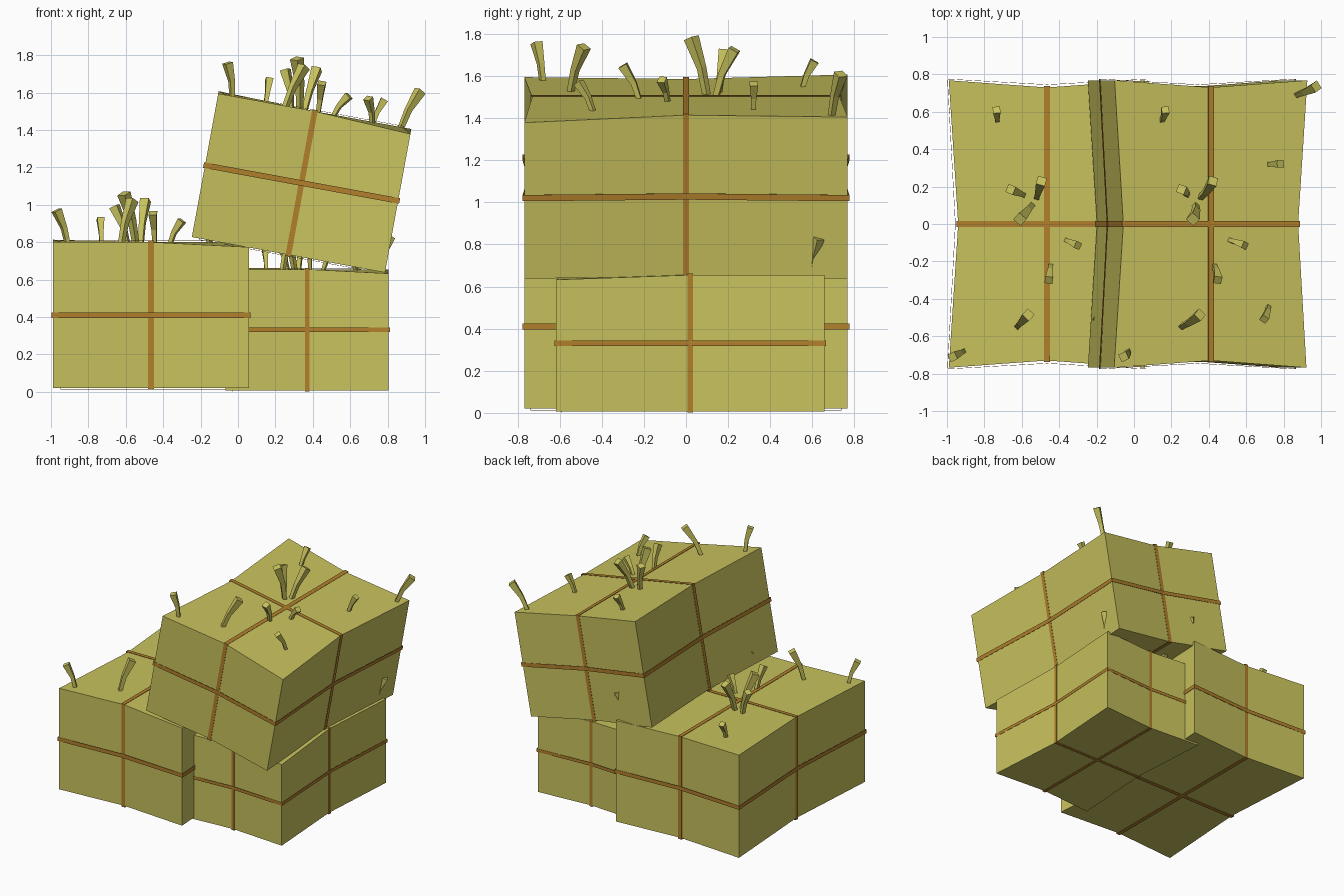
import bpy, bmesh, math
from mathutils import Vector, Matrix

if "Cube" in bpy.data.objects:
    bpy.data.objects.remove(bpy.data.objects["Cube"])

HX, HY, HZ = 0.525, 0.768, 0.39      # half size of a bale
PX, PY = 0.475, 0.73                 # half size where the twine pinches it


def material(name, rgb):
    m = bpy.data.materials.new(name)
    m.diffuse_color = (*rgb, 1)
    m.use_nodes = True
    m.node_tree.nodes["Principled BSDF"].inputs["Base Color"].default_value = m.diffuse_color
    return m


HAY = material("hay yellow", (0.58, 0.54, 0.11))
TWINE = material("twine brown", (0.44, 0.215, 0.025))


def finish(bm, name, mat, matrix):
    bmesh.ops.recalc_face_normals(bm, faces=bm.faces)
    mesh = bpy.data.meshes.new(name)
    bm.to_mesh(mesh)
    bm.free()
    mesh.materials.append(mat)
    ob = bpy.data.objects.new(name, mesh)
    ob.matrix_world = matrix
    bpy.context.collection.objects.link(ob)


def bridge(bm, a, b):
    for i in range(len(a)):
        j = (i + 1) % len(a)
        bm.faces.new((a[i], a[j], b[j], b[i]))


# pinched block of hay
def bale_block():
    bm = bmesh.new()
    bmesh.ops.create_cube(bm, size=2)
    bmesh.ops.subdivide_edges(bm, edges=bm.edges[:], cuts=1, use_grid_fill=True)
    for v in bm.verts:
        x, y, z = v.co
        sag = 0
        if z > 0.5 and x > 0.5 and y < -0.5:
            sag = -0.027
        if z > 0.5 and x < -0.5 and y > 0.5:
            sag = 0.013
        v.co = (x * (PX if abs(y) < 0.1 else HX),
                y * (PY if abs(x) < 0.1 else HY), z * HZ + sag)
    return bm


# closed flat band of twine lying in the plane of axes a and b
def twine_loop(bm, path, a, b, width=0.015, thick=0.008):
    c = 3 - a - b
    rings = []
    for p in path:
        ring = []
        for side, off in ((-1, -0.006), (1, -0.006), (1, thick), (-1, thick)):
            co = [0, 0, 0]
            for axis, val in zip((a, b), p):
                co[axis] = val + (math.copysign(off, val) if val else 0)
            co[c] = side * width
            ring.append(bm.verts.new(co))
        rings.append(ring)
    for i, ring in enumerate(rings):
        bridge(bm, ring, rings[(i + 1) % len(rings)])


# bent stalk that widens to its tip
def stalk(bm, base, tip):
    base = Vector((*base, HZ - 0.015))
    tip = Vector((tip[0], tip[1], HZ + tip[2]))
    d = tip - base
    mid = base + Vector((d.x * 0.35, d.y * 0.35, d.z * 0.5))
    k = 0.55 + 2.0 * d.z
    yaw = Vector((d.x, d.y, 0)).normalized()
    side = Vector((-yaw.y, yaw.x, 0))
    rings = []
    for p, t, r in ((base, mid - base, 0.0125), (mid, d, 0.015), (tip, tip - mid, 0.024)):
        up = side.cross(t.normalized())
        rings.append([bm.verts.new(p + (side * s + up * u) * r * k)
                      for s, u in ((-1, -1), (1, -1), (1, 1), (-1, 1))])
    bridge(bm, rings[0], rings[1])
    bridge(bm, rings[1], rings[2])
    bm.faces.new(rings[0])
    bm.faces.new(rings[2])


# base (x, y) and tip (x, y, height) of each stalk on the top face
STALKS = [
    ((-0.445, -0.68), (-0.505, -0.71, 0.17)),
    ((-0.265, 0.55), (-0.27, 0.61, 0.125)),
    ((-0.125, 0.155), (-0.195, 0.185, 0.19)),
    ((-0.055, 0.14), (-0.03, 0.23, 0.225)),
    ((-0.08, 0.10), (-0.145, 0.025, 0.26)),
    ((0.10, -0.085), (0.165, -0.115, 0.115)),
    ((0.02, -0.22), (0.01, -0.30, 0.155)),
    ((-0.16, -0.55), (-0.10, -0.485, 0.225)),
    ((0.316, -0.44), (0.268, -0.51, 0.12)),
    ((0.316, 0.32), (0.355, 0.322, 0.13)),
    ((0.467, 0.69), (0.535, 0.735, 0.21)),
]


def bale(label, loc, scale=1, tilt=0):
    m = Matrix.Translation(loc) @ Matrix.Rotation(math.radians(tilt), 4, 'Y') @ Matrix.Scale(scale, 4)
    finish(bale_block(), label + "_bale", HAY, m)
    bm = bmesh.new()
    rect = lambda u, v: [(-u, -v), (0, -v), (u, -v), (u, 0), (u, v), (0, v), (-u, v), (-u, 0)]
    twine_loop(bm, rect(PY, HZ), 1, 2)
    twine_loop(bm, rect(PX, HZ), 0, 2)
    waist = [(-HX, -HY), (0, -PY - 0.008), (HX, -HY), (PX + 0.008, 0),
             (HX, HY), (0, PY + 0.008), (-HX, HY), (-PX - 0.008, 0)]
    twine_loop(bm, waist, 0, 1)
    finish(bm, label + "_twine", TWINE, m)
    bm = bmesh.new()
    for base, tip in STALKS:
        stalk(bm, base, tip)
    finish(bm, label + "_loose_stalks", HAY, m)


bale("left", (-0.465, 0, 0.41))
bale("small_right", (0.37, 0.02, 0.331), scale=0.83)
bale("top", (0.34, 0, 1.116), tilt=10.4)
